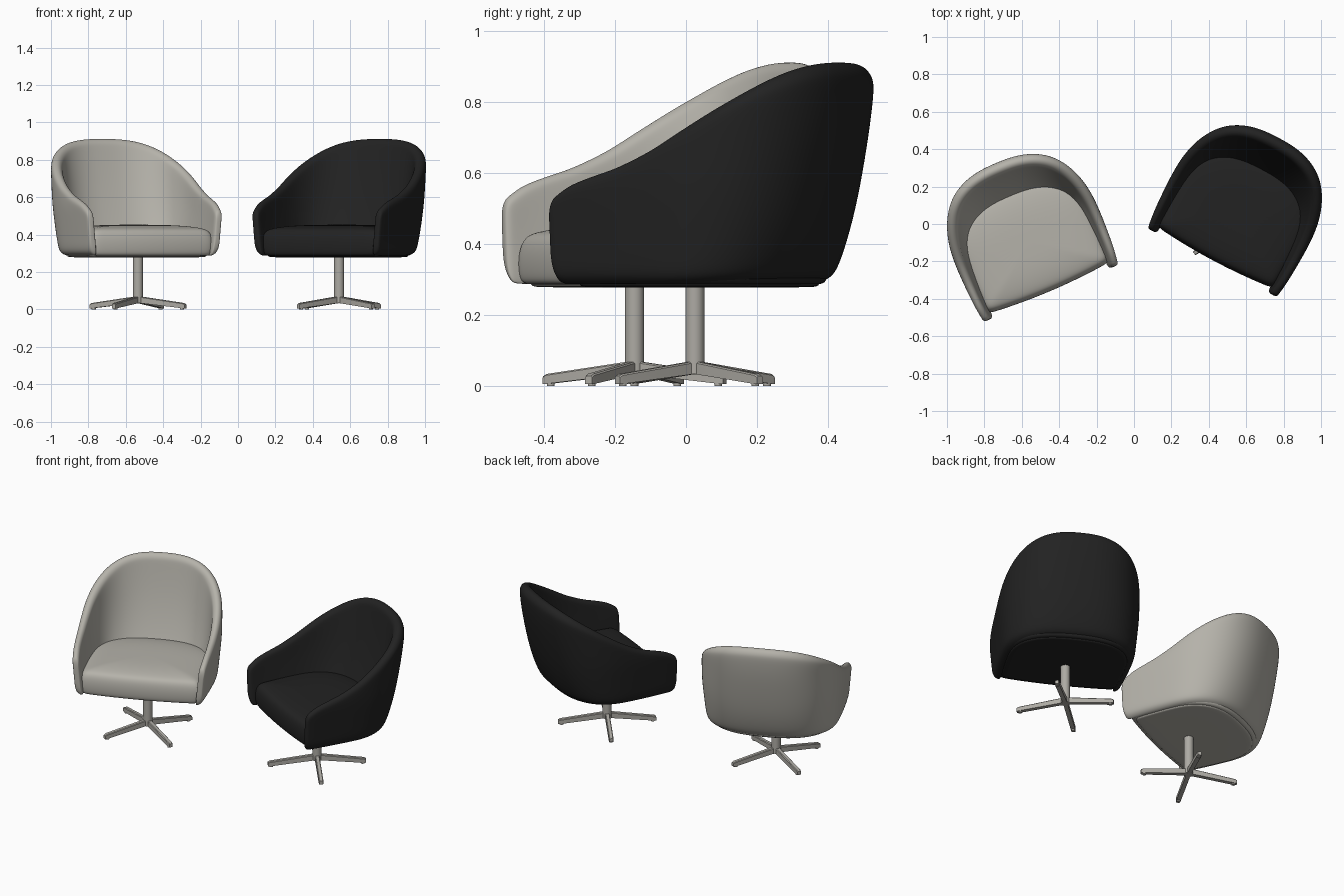
import bpy, bmesh, math
from mathutils import Matrix, Vector

cube = bpy.data.objects.get("Cube")
if cube:
    bpy.data.objects.remove(cube, do_unlink=True)


def material(name, rgb):
    m = bpy.data.materials.new(name)
    m.use_nodes = True
    m.diffuse_color = (*rgb, 1)
    bsdf = m.node_tree.nodes["Principled BSDF"]
    bsdf.inputs["Base Color"].default_value = (*rgb, 1)
    bsdf.inputs["Roughness"].default_value = 0.6
    return m


CREAM = material("warm grey leather", (0.46, 0.445, 0.40))
BLACK = material("black leather", (0.016, 0.016, 0.016))
METAL = material("brushed metal", (0.42, 0.405, 0.37))


def finish(name, bm, mat, place, subsurf=0):
    bmesh.ops.recalc_face_normals(bm, faces=bm.faces)
    mesh = bpy.data.meshes.new(name)
    bm.to_mesh(mesh)
    bm.free()
    mesh.materials.append(mat)
    ob = bpy.data.objects.new(name, mesh)
    bpy.context.collection.objects.link(ob)
    ob.matrix_world = place
    if subsurf:
        mod = ob.modifiers.new("Smooth", "SUBSURF")
        mod.levels = mod.render_levels = subsurf
    bpy.ops.object.select_all(action="DESELECT")
    bpy.context.view_layer.objects.active = ob
    ob.select_set(True)
    if subsurf:
        bpy.ops.object.shade_smooth()
    else:
        bpy.ops.object.shade_smooth_by_angle(angle=math.radians(35))


def loft(rings):
    """Skin closed rings of equal length and cap both ends."""
    bm = bmesh.new()
    loops = [[bm.verts.new(p) for p in ring] for ring in rings]
    n = len(loops[0])
    for a, b in zip(loops, loops[1:]):
        for i in range(n):
            j = (i + 1) % n
            bm.faces.new((a[i], a[j], b[j], b[i]))
    bm.faces.new(loops[0])
    bm.faces.new(loops[-1])
    return bm


def interp(x, pts):
    for (x0, y0), (x1, y1) in zip(pts, pts[1:]):
        if x <= x1:
            return y0 + (y1 - y0) * max(0, (x - x0) / (x1 - x0))
    return pts[-1][1]


# Horseshoe plan: nearly straight arms joined by a squarish half ellipse
BEND, POWER, TIP, BEND_START = 0.05, 2.5, -0.237, 0.65


def horseshoe(t, half_width, back, inset=0.0, tip=TIP):
    side = math.copysign(1, t)
    if abs(t) >= BEND_START:
        f = (abs(t) - BEND_START) / (1 - BEND_START)
        return Vector((side * (half_width - inset - 0.013 * f * f), BEND + (tip - BEND) * f))
    depth = back - BEND
    ang = t / BEND_START * math.pi / 2
    sx, sy = abs(math.sin(ang)) ** (2 / POWER), math.cos(ang) ** (2 / POWER)
    nrm = Vector((side * sx ** (POWER - 1) / half_width, sy ** (POWER - 1) / depth)).normalized()
    return Vector((side * sx * half_width, BEND + sy * depth)) - nrm * inset


RIM = [(-0.24, 0.535), (-0.2, 0.562), (-0.155, 0.58), (-0.04, 0.615), (0.07, 0.663),
       (0.185, 0.73), (0.3, 0.8), (0.38, 0.848), (0.45, 0.888), (0.5, 0.914)]


def shell_section(t):
    """Closed wall cross-section at one place along the horseshoe."""
    v = horseshoe(t, 0.41, 0.5).y
    top = interp(v, RIM)
    thick = interp(v, [(-0.24, 0.042), (0.1, 0.055), (0.5, 0.075)])
    extra = interp(v, [(-0.24, 0.0), (0.1, 0.02), (0.4, 0.035)])
    round_h = thick * 0.7
    low, high = 0.335, top - round_h
    prof = [(thick * 0.9, 0.287), (0.026, 0.289), (0.006, 0.305)]
    prof += [(0, low + (high - low) * i / 5) for i in range(5)]
    # Padded round rim
    for i in range(7):
        a = math.pi * i / 6
        prof.append((thick / 2 * (1 - math.cos(a)), high + round_h * math.sin(a)))
    prof += [(thick + extra * f, high + (0.36 - high) * f) for f in (0.33, 0.66, 1)]
    prof += [(thick + extra, 0.292)]
    ring = []
    for inset, z in prof:
        k = min(1, max(0, (z - 0.29) / 0.53))
        p = horseshoe(t, 0.388 + 0.024 * min(1, 2 * k), 0.335 + 0.165 * k ** 0.55, inset)
        ring.append(Vector((p.x, p.y, z)))
    return ring


def rounded_tip(ring, shift, scale):
    mid = sum(ring, Vector()) / len(ring)
    return [mid + (p - mid) * scale + Vector((0, shift, 0)) for p in ring]


def build_shell(name, mat, place):
    count = 44
    rings = [shell_section(-1 + 2 * i / count) for i in range(count + 1)]
    first, last = rings[0], rings[-1]
    caps = [(-0.011, 0.92), (-0.02, 0.74), (-0.023, 0.4)]
    rings = ([rounded_tip(first, *c) for c in reversed(caps)] + rings
             + [rounded_tip(last, *c) for c in caps])
    finish(name, loft(rings), mat, place, 2)


def d_ring(half_width, back, front, scale, z):
    """Closed D outline with a softly bowed front edge."""
    pts = [horseshoe(-1 + i / 16, half_width, back, 0, front) for i in range(33)]
    for i in range(1, 10):
        f = 1 - i / 5
        pts.append(Vector(((half_width - 0.013) * f, front - 0.02 * (1 - f * f))))
    mid = Vector((0, 0.04))
    return [((p - mid) * scale + mid).to_3d() + Vector((0, 0, z)) for p in pts]


def build_d_block(name, mat, place, size, levels):
    finish(name, loft([d_ring(*size, s, z) for s, z in levels]), mat, place, 2)


def build_leg(name, place):
    # Sloping bar, deeper toward the hub
    rings = []
    for x, half, z0, z1 in ((0, 0.013, 0.034, 0.07), (0.03, 0.013, 0.032, 0.067),
                            (0.274, 0.013, 0.006, 0.034), (0.285, 0.011, 0.006, 0.028)):
        rings.append([(x, -half, z0), (x, half, z0), (x, half, z1 - 0.004), (x, half - 0.004, z1),
                      (x, 0.004 - half, z1), (x, -half, z1 - 0.004)])
    finish(name, loft(rings), METAL, place)


def build_cylinder(name, radius, z0, z1, x, place):
    bm = bmesh.new()
    bmesh.ops.create_cone(bm, cap_ends=True, segments=32, radius1=radius, radius2=radius,
                          depth=z1 - z0, matrix=Matrix.Translation((x, 0, (z0 + z1) / 2)))
    finish(name, bm, METAL, place)


def build_chair(tag, mat, post, seat, turn, base_turn):
    place = Matrix.Translation((*seat, 0)) @ Matrix.Rotation(math.radians(turn), 4, "Z")
    build_shell(tag + "_shell", mat, place)
    build_d_block(tag + "_seat_cushion", mat, place, (0.374, 0.35, -0.228),
                  [(0.88, 0.284), (0.96, 0.288), (0.99, 0.305), (1.0, 0.35), (0.985, 0.39),
                   (0.95, 0.417), (0.88, 0.434), (0.6, 0.449), (0.25, 0.453)])
    build_d_block(tag + "_underside_panel", mat, place, (0.35, 0.325, -0.2),
                  [(0.5, 0.278), (0.93, 0.278), (0.985, 0.281), (1.0, 0.29), (0.95, 0.31)])
    # Swivel base
    spot = Matrix.Translation((*post, 0))
    build_cylinder(tag + "_post", 0.027, 0.034, 0.285, 0, spot)
    for i in range(4):
        arm = spot @ Matrix.Rotation(math.radians(base_turn + 90 * i), 4, "Z")
        build_leg(f"{tag}_leg_{i + 1}", arm)
        build_cylinder(f"{tag}_foot_{i + 1}", 0.011, 0, 0.01, 0.265, arm)


build_chair("grey", CREAM, (-0.535, -0.145), (-0.545, -0.132), 23, -27)
build_chair("black", BLACK, (0.54, 0.025), (0.54, 0.022), -28, -50)
